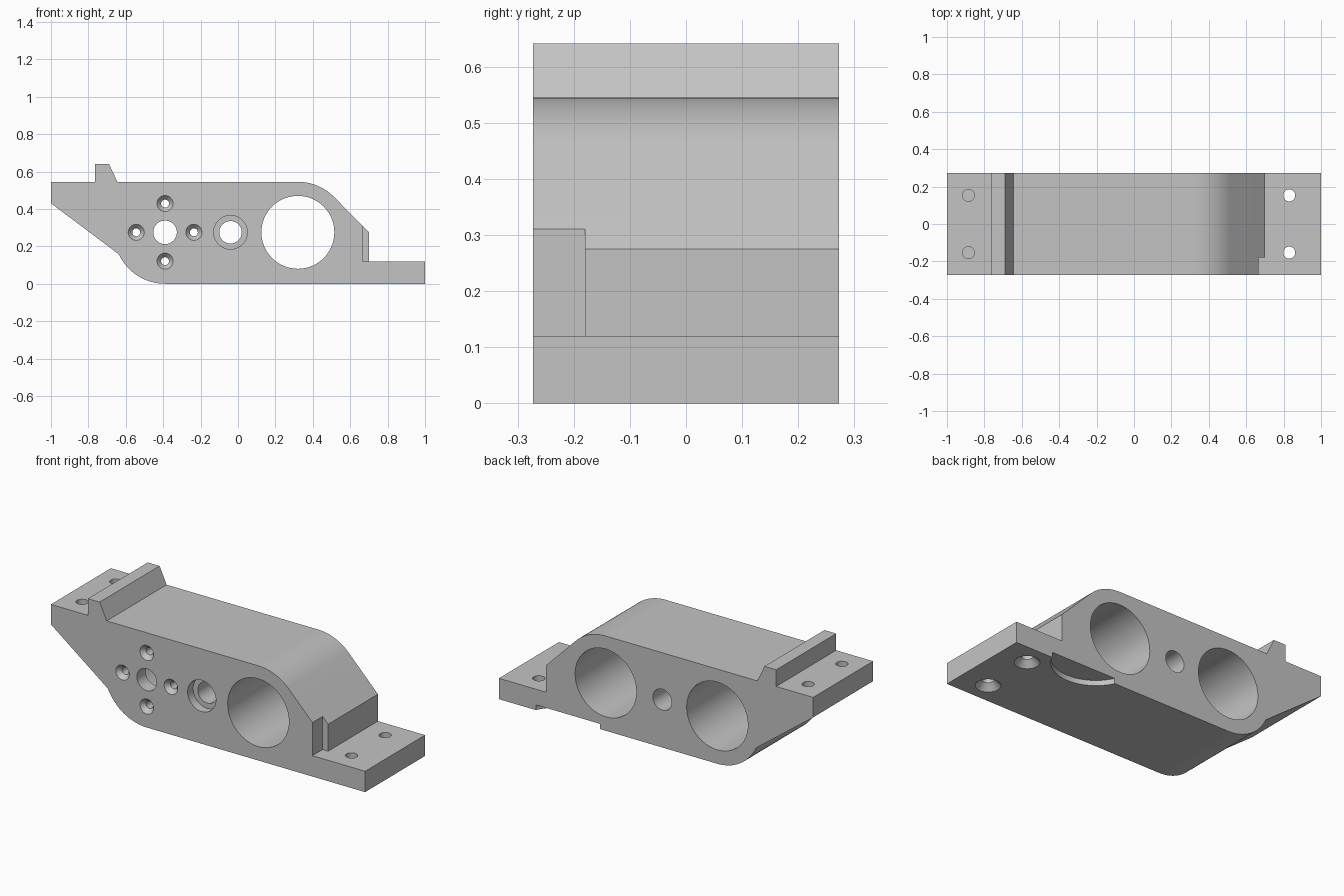
import bpy, bmesh
from math import sin, cos, radians, pi

cube = bpy.data.objects.get("Cube")
if cube:
    bpy.data.objects.remove(cube, do_unlink=True)

HALF = 0.2725   # half the depth of the bracket
MID = 0.273     # height of the bore axes

grey = bpy.data.materials.new("machined_grey")
grey.use_nodes = True
grey.diffuse_color = (0.55, 0.55, 0.55, 1)
grey.node_tree.nodes["Principled BSDF"].inputs["Base Color"].default_value = (0.55, 0.55, 0.55, 1)


def make_object(name, bm):
    bmesh.ops.recalc_face_normals(bm, faces=bm.faces)
    mesh = bpy.data.meshes.new(name)
    bm.to_mesh(mesh)
    bm.free()
    mesh.materials.append(grey)
    obj = bpy.data.objects.new(name, mesh)
    bpy.context.collection.objects.link(obj)
    return obj


def arc(cx, cz, r, start, end, steps=16):
    angles = [radians(start + (end - start) * i / steps) for i in range(steps + 1)]
    return [(cx + r * cos(a), cz + r * sin(a)) for a in angles]


def prism(name, outline, y0, y1):
    """Extrude an x-z outline along y."""
    bm = bmesh.new()
    rings = [[bm.verts.new((x, y, z)) for x, z in outline] for y in (y0, y1)]
    skin(bm, rings)
    return make_object(name, bm)


def skin(bm, rings):
    n = len(rings[0])
    for a, b in zip(rings, rings[1:]):
        for i in range(n):
            j = (i + 1) % n
            bm.faces.new((a[i], a[j], b[j], b[i]))
    bm.faces.new(rings[0])
    bm.faces.new(rings[-1])


def turned(name, steps, origin, axis, sides=64):
    """Turned shape from (depth, radius) steps, going inward along y or z."""
    bm = bmesh.new()
    ox, oy, oz = origin
    rings = []
    for depth, r in steps:
        ring = []
        for i in range(sides):
            u, v = r * cos(2 * pi * i / sides), r * sin(2 * pi * i / sides)
            offset = (u, depth, v) if axis == "y" else (u, v, depth)
            ring.append(bm.verts.new((ox + offset[0], oy + offset[1], oz + offset[2])))
        rings.append(ring)
    skin(bm, rings)
    return make_object(name, bm)


# Bracket body: side outline with a raised lip, rounded corners and two flanges
outline = [(-1, 0.43), (-1, 0.545), (-0.765, 0.545), (-0.765, 0.641), (-0.69, 0.641), (-0.645, 0.545)]
outline += arc(0.32, MID, 0.272, 90, 45)
outline += [(0.70, 0.275), (0.70, 0.12), (1, 0.12), (1, 0)]
outline += arc(-0.39, MID, 0.273, 270, 205)
body = prism("bracket_body", outline, -HALF, HALF)

cutters = []


def front_hole(name, x, z, steps):
    cutters.append(turned(name, steps, (x, -HALF, z), "y"))


# Bores through the body
front_hole("large_bore", 0.32, MID + 0.002, [(-0.1, 0.195), (0.7, 0.195)])
front_hole("shaft_bore", -0.04, MID + 0.002, [(-0.1, 0.09), (0.05, 0.09), (0.05, 0.06), (0.7, 0.06)])
front_hole("motor_pocket", -0.39, MID + 0.002, [(-0.1, 0.063), (0.08, 0.063), (0.08, 0.195), (0.7, 0.195)])

# Four countersunk screw holes around the motor pocket
for k in range(4):
    a = k * pi / 2
    front_hole("motor_screw_hole", -0.39 + 0.154 * cos(a), MID + 0.002 + 0.154 * sin(a),
               [(-0.02, 0.043), (0, 0.043), (0.025, 0.021), (0.12, 0.021)])

# Flange bolt holes, countersunk underneath
for x, base in ((-0.885, 0.43), (0.83, 0)):
    for y in (-0.153, 0.153):
        cutters.append(turned("flange_bolt_hole",
                              [(-0.02, 0.065), (0, 0.065), (0.035, 0.032), (0.3, 0.032)],
                              (x, y, base), "z"))

# Shallow round relief under the rear edge
cutters.append(turned("rear_relief", [(-0.1, 0.227), (0.03, 0.227)], (0.56, 0.37, 0), "z", 96))

# Notch at the front corner above the flange
notch = [(0.665, 0.12), (0.665, 0.4), (0.8, 0.4), (0.8, 0.12)]
cutters.append(prism("corner_notch", notch, -HALF - 0.1, -0.18))

# Cut everything out of the body
bpy.ops.object.select_all(action="DESELECT")
body.select_set(True)
bpy.context.view_layer.objects.active = body
for cutter in cutters:
    cutter.hide_render = True
    mod = body.modifiers.new("cut", "BOOLEAN")
    mod.operation = "DIFFERENCE"
    mod.solver = "EXACT"
    mod.object = cutter
    bpy.ops.object.modifier_apply(modifier=mod.name)
    bpy.data.objects.remove(cutter, do_unlink=True)

bpy.ops.object.shade_smooth_by_angle(angle=radians(25))
